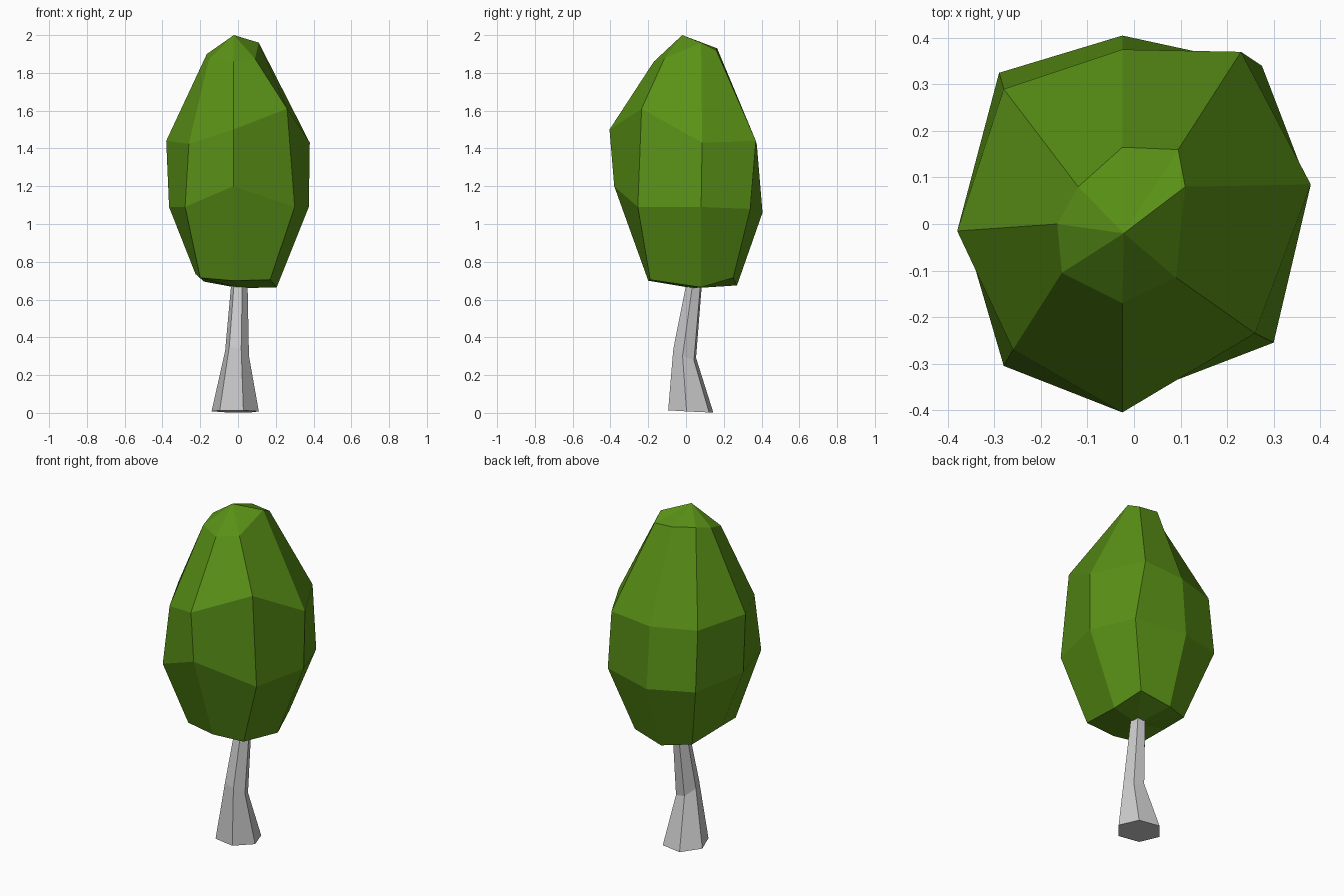
import bpy, bmesh
from math import cos, sin, radians


def loft(name, rings, bottom, top):
    """Skin rings of equal size (listed bottom to top) and close both ends with fans."""
    bm = bmesh.new()
    rows = [[bm.verts.new(p) for p in ring] for ring in rings]
    n = len(rows[0])
    b, t = bm.verts.new(bottom), bm.verts.new(top)
    for i in range(n):
        j = (i + 1) % n
        for lo, hi in zip(rows, rows[1:]):
            bm.faces.new((lo[i], lo[j], hi[j], hi[i]))
        bm.faces.new((b, rows[0][j], rows[0][i]))
        bm.faces.new((t, rows[-1][i], rows[-1][j]))
    bmesh.ops.recalc_face_normals(bm, faces=bm.faces)
    mesh = bpy.data.meshes.new(name)
    bm.to_mesh(mesh)
    bm.free()
    obj = bpy.data.objects.new(name, mesh)
    bpy.context.collection.objects.link(obj)
    return obj


# Trunk: leaning six-sided taper; each section is (centre, radius, x tilt, y tilt)
sections = [((-0.015, 0.025, 0.008), 0.127, -0.01, -0.05),
            ((-0.005, -0.007, 0.315), 0.064, -0.3, -0.5),
            ((0.008, 0.045, 0.70), 0.043, 0, 0)]


def section(centre, r, tilt_x, tilt_y):
    pts = []
    for k in range(6):
        a = radians(-10 + 60 * k)
        x, y = r * cos(a), r * sin(a)
        pts.append((centre[0] + x, centre[1] + y,
                    centre[2] + tilt_x * x + tilt_y * y))
    return pts


loft("trunk", [section(*s) for s in sections], sections[0][0], sections[-1][0])

# Crown: irregular eight-sided rings, anticlockwise from the right side
low = [(0.205, 0.08, 0.665), (0.16, 0.25, 0.715), (-0.025, 0.27, 0.675),
       (-0.18, 0.20, 0.695), (-0.225, -0.015, 0.735), (-0.20, -0.18, 0.715),
       (-0.025, -0.20, 0.70), (0.17, -0.19, 0.705)]
belly = [(0.375, 0.08, 1.09), (0.275, 0.34, 1.08), (-0.025, 0.405, 1.06),
         (-0.29, 0.325, 1.08), (-0.365, -0.015, 1.09), (-0.28, -0.305, 1.09),
         (-0.025, -0.38, 1.20), (0.30, -0.255, 1.09)]
shoulder = [(0.38, 0.085, 1.43), (0.23, 0.37, 1.44), (-0.025, 0.375, 1.42),
            (-0.28, 0.29, 1.43), (-0.38, -0.015, 1.44), (-0.26, -0.27, 1.425),
            (-0.025, -0.405, 1.50), (0.26, -0.235, 1.61)]
cap = [(0.11, 0.08, 1.96), (0.095, 0.16, 1.92), (-0.025, 0.165, 1.93),
       (-0.12, 0.08, 1.92), (-0.165, 0.0, 1.90), (-0.155, -0.105, 1.87),
       (-0.025, -0.17, 1.86), (0.09, -0.115, 1.875)]
crown = loft("crown", [low, belly, shoulder, cap], (0.01, 0.04, 0.66), (-0.022, -0.02, 2.0))

green = bpy.data.materials.new("leaf_green")
green.diffuse_color = (0.10, 0.28, 0.008, 1)
crown.data.materials.append(green)
